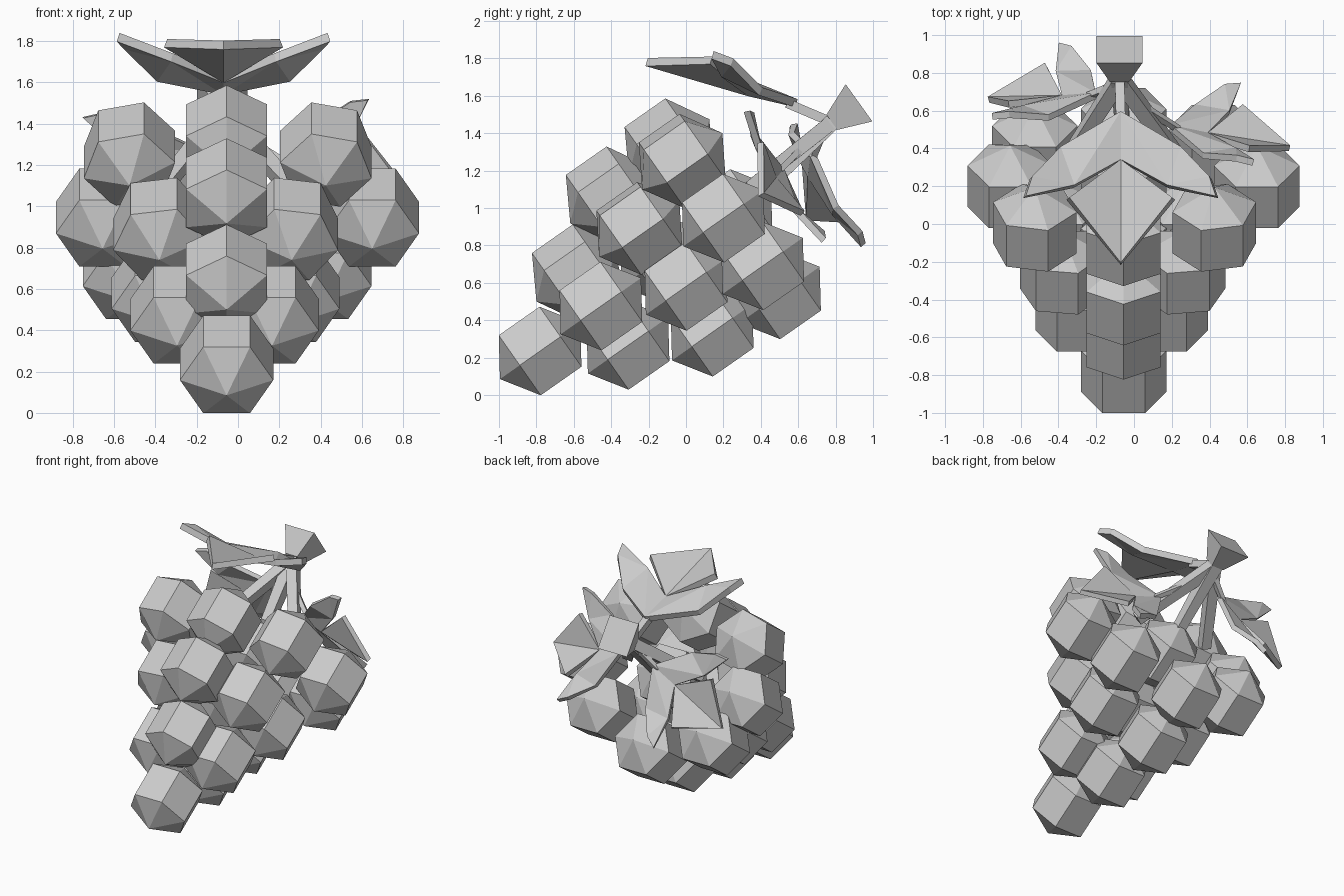
import bpy, bmesh
from math import sin, cos, pi, radians
from mathutils import Vector

if "Cube" in bpy.data.objects:
    bpy.data.objects.remove(bpy.data.objects["Cube"])

TILT = radians(35)
A = Vector((0, cos(TILT), sin(TILT)))      # long axis of the bunch
N = Vector((0, -sin(TILT), cos(TILT)))     # up, across the bunch
X = Vector((1, 0, 0))
CX = -0.055


def make(name, verts, faces):
    me = bpy.data.meshes.new(name)
    me.from_pydata([tuple(v) for v in verts], [], faces)
    bm = bmesh.new()
    bm.from_mesh(me)
    bmesh.ops.recalc_face_normals(bm, faces=bm.faces)
    bm.to_mesh(me)
    bm.free()
    ob = bpy.data.objects.new(name, me)
    bpy.context.collection.objects.link(ob)
    return ob


# Six-sided grape: prism with a point at each end, rolled about its axis
def grape(name, x, y, z, roll=0):
    c = Vector((x, y, z))
    verts = [c - A * 0.262, c + A * 0.262]
    for h in (-0.133, 0.133):
        for i in range(6):
            t = radians(roll) + i * pi / 3
            verts.append(c + A * h + (X * cos(t) + N * sin(t)) * 0.226)
    faces = []
    for i in range(6):
        j = (i + 1) % 6
        faces += [(0, 2 + i, 2 + j), (2 + i, 8 + i, 8 + j, 2 + j), (1, 8 + j, 8 + i)]
    make(name, verts, faces)


# Square bar between two points, with its own size at each end
def bar(name, p, q, w0, w1):
    p, q = Vector(p), Vector(q)
    d = (q - p).normalized()
    s = (X - d * X.dot(d)).normalized()
    u = s.cross(d)
    verts = [c + s * a * w / 2 + u * b * w / 2
             for c, w in ((p, w0), (q, w1))
             for a, b in ((-1, -1), (1, -1), (1, 1), (-1, 1))]
    faces = [(0, 1, 2, 3), (4, 5, 6, 7)] + [(i, (i + 1) % 4, 4 + (i + 1) % 4, 4 + i) for i in range(4)]
    make(name, verts, faces)


# Three-lobed leaf: a folded middle blade and a finger on each side
def leaf(name, base, tip, side, scale):
    base, tip = Vector(base), Vector(tip)
    f = (tip - base).normalized()
    s = Vector(side)
    s = (s - f * s.dot(f)).normalized()
    u = s.cross(f)
    # side, forward, up
    pts = [(0, 0, 0), (0, .26, -.01), (0, .83, 0)]
    half = [(.32, .2, .01), (.475, .39, .12), (.51, .5, .13), (.25, .42, .05), (.28, .5, .10)]
    for m in (-1, 1):
        pts += [(m * a, b, c) for a, b, c in half]
    verts = [base + (s * a + f * b + u * c) * scale for a, b, c in pts]
    faces = []
    for k in (3, 8):
        faces += [(0, k, k + 3), (k, k + 1, k + 3), (k + 1, k + 2, k + 3), (0, k + 3, 1), (1, k + 4, 2)]
    ob = make(name, verts, faces)
    mod = ob.modifiers.new("thickness", "SOLIDIFY")
    mod.thickness = 0.045 * scale
    mod.offset = 0


# Grapes on the centre line: tip, top and bottom of each ring, then the core
centre = [(-.78, .235, 0), (-.585, .65, 30), (-.404, 1.067, 30), (-.09, 1.324, 30),
          (-.31, .265, 0), (.14, .335, 0), (.50, .535, 0), (.24, .97, 0), (-.13, .73, 0)]
for i, (y, z, r) in enumerate(centre):
    grape(f"centre_grape_{i}", CX, y, z, r)

# Grapes in mirrored pairs: left x, right x, y, z, outward roll
pairs = [(-.295, .165, -.455, .475, 0),
         (-.38, .26, -.25, .89, 8), (-.385, .265, .0, .58, 0),
         (-.525, .425, -.02, 1.25, 12), (-.655, .65, .20, .945, 0), (-.525, .42, .41, .69, 0)]
for i, (xl, xr, y, z, r) in enumerate(pairs):
    grape(f"left_grape_{i}", xl, y, z, r)
    grape(f"right_grape_{i}", xr, y, z, -r)

# Stem with flared end and three branches
node = Vector((-.077, .78, 1.458))
bar("stem_cap", node, (-.077, .925, 1.562), 0.10, 0.245)
bar("main_stem", node, (CX, .42, 1.10), 0.09, 0.07)
for n, x in (("left", -.36), ("right", .25)):
    bar(n + "_branch", (-.077, .77, 1.45), (x, .33, 1.10), 0.08, 0.07)

# Leaves and their stalks
leaf("top_leaf", (-.07, .59, 1.56), (-.07, -.21, 1.78), (-1, 0, 0), 1.0)
leaf("right_leaf", (.19, .51, 1.2), (.83, .4, 1.07), (.07, -.4, .67), .79)
leaf("left_leaf", (-.2, .68, 1.28), (-.72, .66, .97), (.49, .37, -.52), .8)
bar("top_stalk", node, (-.07, .54, 1.56), 0.05, 0.05)
bar("right_stalk", (-.05, .68, 1.38), (.24, .5, 1.2), 0.04, 0.03)
bar("left_stalk", (-.08, .74, 1.42), (-.24, .68, 1.26), 0.04, 0.03)
